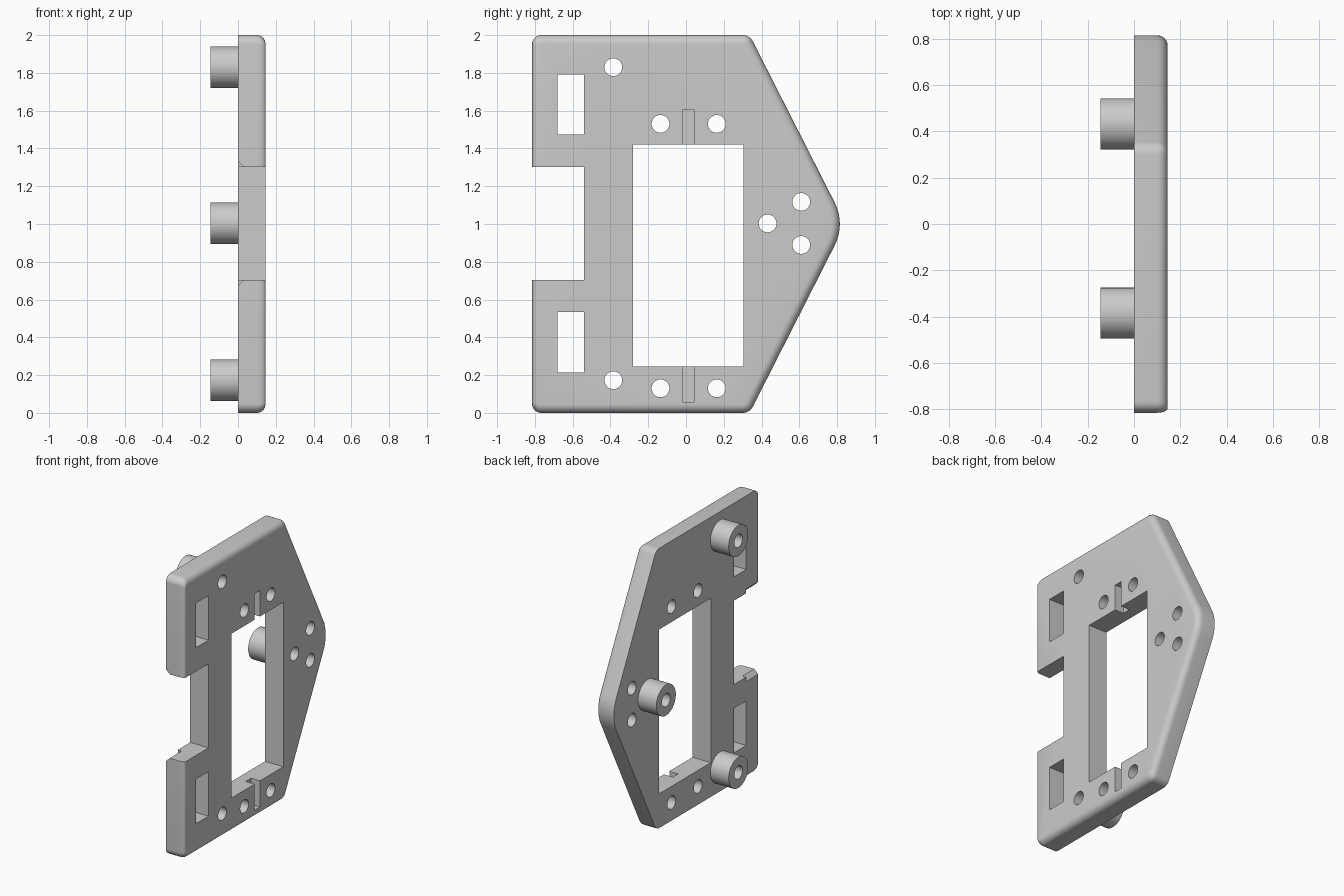
import bpy, bmesh
from math import cos, sin, tan, pi, atan2
from mathutils import Vector

if "Cube" in bpy.data.objects:
    bpy.data.objects.remove(bpy.data.objects["Cube"], do_unlink=True)

THICK = 0.145
FILLET = 0.045

grey = bpy.data.materials.new("plain grey")
grey.use_nodes = True
grey.diffuse_color = (0.6, 0.6, 0.6, 1)
grey.node_tree.nodes["Principled BSDF"].inputs["Base Color"].default_value = (0.6, 0.6, 0.6, 1)


def finish(bm, name):
    bmesh.ops.recalc_face_normals(bm, faces=bm.faces)
    mesh = bpy.data.meshes.new(name)
    bm.to_mesh(mesh)
    bm.free()
    mesh.materials.append(grey)
    obj = bpy.data.objects.new(name, mesh)
    bpy.context.collection.objects.link(obj)
    return obj


def prism(name, points, x0, x1):
    """Extrude a (y, z) outline along x."""
    bm = bmesh.new()
    face = bm.faces.new([bm.verts.new((x0, y, z)) for y, z in points])
    ext = bmesh.ops.extrude_face_region(bm, geom=[face])["geom"]
    bmesh.ops.translate(bm, vec=(x1 - x0, 0, 0),
                        verts=[g for g in ext if isinstance(g, bmesh.types.BMVert)])
    return finish(bm, name)


def box(name, y0, y1, z0, z1, x0=-0.1, x1=0.3):
    return prism(name, [(y0, z0), (y1, z0), (y1, z1), (y0, z1)], x0, x1)


def rod(name, y, z, r, x0=-0.3, x1=0.3, n=48):
    ring = [(y + r * cos(2 * pi * i / n), z + r * sin(2 * pi * i / n)) for i in range(n)]
    return prism(name, ring, x0, x1)


def cut(obj, cutters):
    """Subtract the cutters and keep the result as plain mesh."""
    for c in cutters:
        c.hide_render = True
        mod = obj.modifiers.new(c.name, 'BOOLEAN')
        mod.operation, mod.solver, mod.object = 'DIFFERENCE', 'EXACT', c
    bpy.context.view_layer.update()
    result = bpy.data.meshes.new_from_object(
        obj.evaluated_get(bpy.context.evaluated_depsgraph_get()))
    obj.modifiers.clear()
    obj.data = result
    for c in cutters:
        bpy.data.objects.remove(c, do_unlink=True)


def smooth(obj):
    bpy.ops.object.select_all(action='DESELECT')
    obj.select_set(True)
    bpy.context.view_layer.objects.active = obj
    bpy.ops.object.shade_smooth_by_angle(angle=0.5)


def rounded(corners, steps=8):
    """Round each (y, z, radius) corner; return points with outward normals."""
    out = []
    for i, (y, z, r) in enumerate(corners):
        p = Vector((y, z))
        a = (p - Vector(corners[i - 1][:2])).normalized()
        b = (Vector(corners[(i + 1) % len(corners)][:2]) - p).normalized()
        start = atan2(-a.x, a.y)
        turn = atan2(a.x * b.y - a.y * b.x, a.dot(b))
        centre = p - a * r * tan(turn / 2) + Vector((-a.y, a.x)) * r
        for k in range(steps + 1):
            t = start + turn * k / steps
            n = Vector((cos(t), sin(t)))
            out.append((centre + n * r, n))
    return out


# Plate: pointed outline lofted into a filleted outer face
outline = rounded([(-0.815, 0, 0.05), (0.337, 0, 0.06), (0.845, 1, 0.25),
                   (0.337, 2, 0.06), (-0.815, 2, 0.05)])
levels = [(0, 0)]
for k in range(7):
    t = pi / 2 * k / 6
    levels.append((THICK - FILLET + FILLET * sin(t), FILLET * (1 - cos(t))))
bm = bmesh.new()
rings = []
for x, inset in levels:
    ring = []
    for p, n in outline:
        dy = n.x * inset * (0.4 if n.x < 0 else 1)
        ring.append(bm.verts.new((x, p.x - dy, p.y - n.y * inset)))
    rings.append(ring)
for lo, hi in zip(rings, rings[1:]):
    for i in range(len(lo)):
        bm.faces.new((lo[i - 1], lo[i], hi[i], hi[i - 1]))
bm.faces.new(rings[0])
bm.faces.new(rings[-1])
plate = finish(bm, "mounting_plate")

# Openings: main window, front notch, paired slots, grooves and screw holes
cutters = [box("main_window", -0.28, 0.305, 0.245, 1.42),
           box("front_notch", -1, -0.54, 0.703, 1.303),
           box("upper_groove", -0.018, 0.042, 1.35, 1.605, 0.075),
           box("lower_groove", -0.018, 0.042, 0.058, 0.3, 0.075)]
for s in (-1, 1):
    a, b = sorted((1.003 + s * 0.47, 1.003 + s * 0.788))
    cutters.append(box("side_slot", -0.68, -0.54, a, b))
    # Small chamfer on the inner edge of the notch
    e = 1.003 + s * 0.3
    c = bmesh.new()
    ends = [[c.verts.new((x, y, e + s * h)) for x, h in
             ((-0.03, 0.06), (-0.03, -0.03), (0.06, -0.03))] for y in (-0.9, -0.68)]
    for i in range(3):
        c.faces.new((ends[0][i - 1], ends[0][i], ends[1][i], ends[1][i - 1]))
    c.faces.new(ends[0])
    c.faces.new(ends[1])
    cutters.append(finish(c, "notch_chamfer"))
    for y in (-0.135, 0.163):
        cutters.append(rod("screw_hole", y, 0.83 + s * 0.7, 0.047))
    cutters.append(rod("tip_hole", 0.61, 1.003 + s * 0.114, 0.047))
posts = [("upper", -0.385, 1.83), ("middle", 0.432, 1.003), ("lower", -0.385, 0.173)]
cutters += [rod("post_hole", y, z, 0.047) for _, y, z in posts]
cut(plate, cutters)
smooth(plate)

# Hollow standoff posts on the inner side
for label, y, z in posts:
    post = rod(label + "_standoff", y, z, 0.11, -THICK, 0)
    cut(post, [rod("bore", y, z, 0.047)])
    smooth(post)
